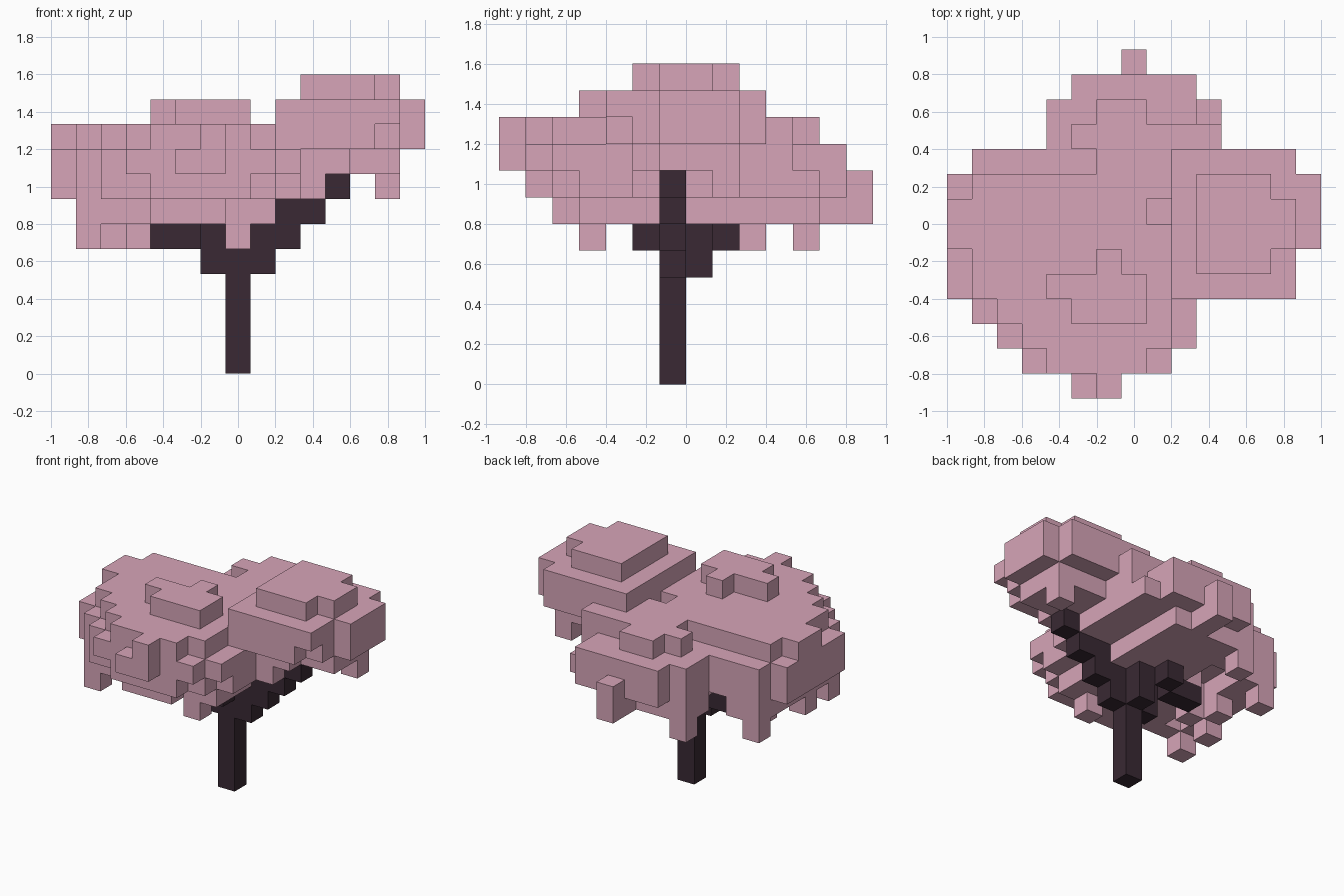
import bpy, bmesh
from mathutils import Vector

CELL = 2 / 15
ORIGIN = Vector((-1.0, -7 * CELL, 0.0))

cube = bpy.data.objects.get("Cube")
if cube:
    bpy.data.objects.remove(cube, do_unlink=True)


def material(name, rgb):
    mat = bpy.data.materials.new(name)
    mat.use_nodes = True
    colour = (*rgb, 1.0)
    mat.diffuse_color = colour
    bsdf = mat.node_tree.nodes["Principled BSDF"]
    bsdf.inputs["Base Color"].default_value = colour
    bsdf.inputs["Roughness"].default_value = 1.0
    return mat


def fill(cells, level, *slabs):
    """Add slabs given as inclusive (left, right, front, back) cell ranges."""
    for left, right, front, back in slabs:
        for x in range(left, right + 1):
            for y in range(front, back + 1):
                cells.add((x, y, level))


def cut(cells, *holes):
    for hole in holes:
        cells.discard(hole)


def skin(name, cells, blocked, mat):
    """Wrap the exposed sides of the cells in one blocky mesh."""
    bm = bmesh.new()
    corners = {}

    def corner(point):
        if point not in corners:
            corners[point] = bm.verts.new(ORIGIN + Vector(point) * CELL)
        return corners[point]

    for cell in sorted(cells):
        for axis in range(3):
            for side in (0, 1):
                near = list(cell)
                near[axis] += 2 * side - 1
                if tuple(near) in cells or tuple(near) in blocked:
                    continue
                u, v = (axis + 1) % 3, (axis + 2) % 3
                loop = []
                for du, dv in ((0, 0), (1, 0), (1, 1), (0, 1)):
                    point = list(cell)
                    point[axis] += side
                    point[u] += du
                    point[v] += dv
                    loop.append(corner(tuple(point)))
                bm.faces.new(loop if side else loop[::-1])
    mesh = bpy.data.meshes.new(name)
    bm.to_mesh(mesh)
    bm.free()
    mesh.materials.append(mat)
    obj = bpy.data.objects.new(name, mesh)
    bpy.context.collection.objects.link(obj)
    return obj


bark = material("dark bark", (0.041, 0.022, 0.033))
blossom = material("pink blossom", (0.68, 0.375, 0.48))

# Trunk with four stepped branches
wood = set()
for level in range(4):
    fill(wood, level, (7, 7, 6, 6))
fill(wood, 4, (6, 8, 6, 6), (7, 7, 7, 7))
fill(wood, 5, (8, 9, 6, 6), (7, 7, 5, 7), (6, 6, 6, 6), (6, 6, 8, 8), (4, 5, 7, 7))
fill(wood, 6, (9, 10, 6, 6))
fill(wood, 7, (11, 11, 6, 6))

leaves = set()

# Hanging tips
fill(leaves, 5, (1, 1, 3, 3), (1, 1, 5, 5), (1, 1, 9, 9), (2, 2, 7, 7),
     (3, 3, 6, 6), (4, 4, 11, 11), (7, 7, 3, 3))

# Flat underside around the branches, with a rim on the right
fill(leaves, 6, (4, 8, 4, 11), (1, 1, 3, 9), (2, 2, 7, 9), (2, 3, 3, 3),
     (3, 3, 4, 6), (4, 6, 2, 3), (7, 8, 3, 3), (7, 7, 12, 13))
cut(leaves, (4, 8, 6), (4, 9, 6))

# Middle of the canopy, and the tip below the tall clump
fill(leaves, 7, (0, 0, 4, 8), (1, 9, 3, 9), (10, 10, 5, 9), (2, 8, 2, 2),
     (4, 7, 1, 1), (4, 10, 10, 11), (5, 9, 12, 12), (7, 7, 13, 13),
     (13, 13, 8, 8))

# Widest layer
fill(leaves, 8, (0, 0, 4, 8), (1, 9, 3, 9), (2, 9, 2, 2), (3, 8, 1, 1),
     (5, 6, 0, 0), (4, 10, 10, 10), (4, 9, 11, 11), (5, 9, 12, 12),
     (10, 11, 5, 8), (10, 10, 9, 9), (12, 13, 6, 8))

# Upper layer
fill(leaves, 9, (0, 0, 6, 7), (1, 13, 4, 8), (2, 8, 3, 3), (3, 8, 2, 2),
     (4, 7, 1, 1), (6, 6, 0, 0), (6, 13, 9, 9), (5, 10, 10, 10),
     (6, 7, 11, 11), (14, 14, 6, 8))
cut(leaves, (8, 7, 9), (13, 4, 9))

# Small crown and tall crown
fill(leaves, 10, (4, 7, 4, 4), (5, 7, 3, 3), (6, 6, 5, 5),
     (9, 13, 4, 9), (14, 14, 6, 8))
fill(leaves, 11, (10, 12, 5, 8), (13, 13, 6, 7))

leaves -= wood
skin("trunk_and_branches", wood, leaves, bark)
skin("blossom_canopy", leaves, wood, blossom)
